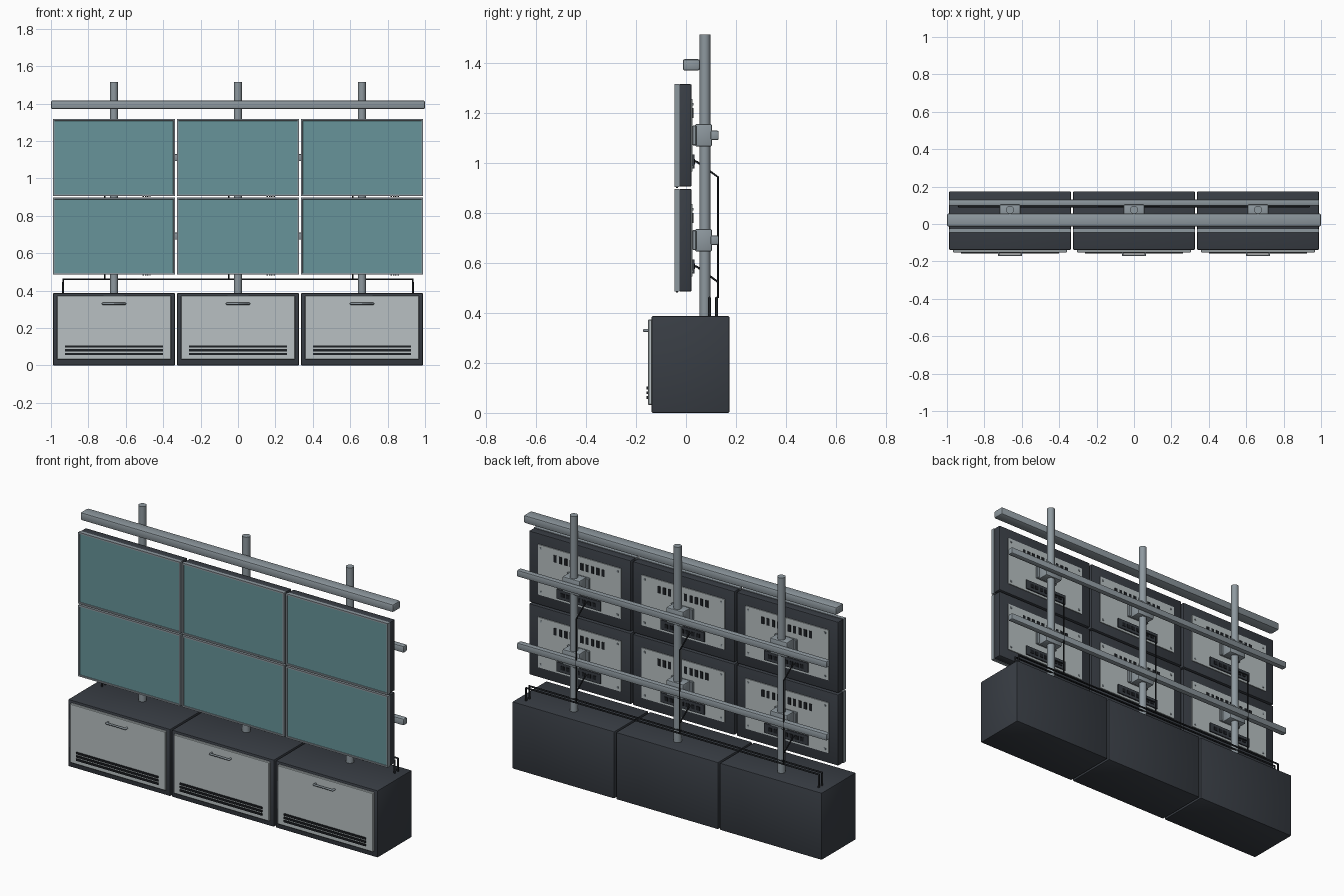
import bpy, bmesh, math
from mathutils import Vector

if "Cube" in bpy.data.objects:
    bpy.data.objects.remove(bpy.data.objects["Cube"])


def material(name, rgb):
    m = bpy.data.materials.new(name)
    m.diffuse_color = (*rgb, 1)
    m.use_nodes = True
    m.node_tree.nodes["Principled BSDF"].inputs["Base Color"].default_value = m.diffuse_color
    return m


SLATE = material("dark slate", (0.040, 0.047, 0.058))
LIGHT = material("light grey", (0.48, 0.53, 0.54))
METAL = material("steel grey", (0.27, 0.315, 0.345))
TEAL = material("teal glass", (0.135, 0.295, 0.32))
BLACK = material("black", (0.012, 0.014, 0.017))


def finish(name, bm, mats, smooth=False):
    me = bpy.data.meshes.new(name)
    bm.to_mesh(me)
    bm.free()
    for m in mats:
        me.materials.append(m)
    ob = bpy.data.objects.new(name, me)
    bpy.context.collection.objects.link(ob)
    if smooth:
        bpy.context.view_layer.objects.active = ob
        ob.select_set(True)
        bpy.ops.object.shade_smooth_by_angle(angle=math.radians(35))
        ob.select_set(False)
    return ob


def add_box(bm, x, y, z):
    """Box from three (low, high) ranges."""
    verts = bmesh.ops.create_cube(bm, size=1)["verts"]
    for v in verts:
        v.co = Vector([(r[0] + r[1]) / 2 + c * (r[1] - r[0])
                       for r, c in zip((x, y, z), v.co)])
    return verts


def box(name, x, y, z, mat, bevel=0.0, segments=2):
    bm = bmesh.new()
    add_box(bm, x, y, z)
    if bevel:
        bmesh.ops.bevel(bm, geom=bm.edges[:], offset=bevel, segments=segments,
                        profile=0.5, affect='EDGES')
    return finish(name, bm, [mat], bevel > 0)


def boxes(name, ranges, mat):
    bm = bmesh.new()
    for r in ranges:
        add_box(bm, *r)
    return finish(name, bm, [mat])


def span(c, size):
    return (c - size / 2, c + size / 2)


def tube(name, points, radius, mat):
    cu = bpy.data.curves.new(name, 'CURVE')
    cu.dimensions = '3D'
    cu.bevel_depth = radius
    cu.bevel_resolution = 2
    cu.use_fill_caps = True
    sp = cu.splines.new('POLY')
    sp.points.add(len(points) - 1)
    for p, co in zip(sp.points, points):
        p.co = (*co, 1)
    cu.materials.append(mat)
    ob = bpy.data.objects.new(name, cu)
    bpy.context.collection.objects.link(ob)
    return ob


def cabinet(x):
    box("cabinet", span(x, 0.652), (-0.138, 0.174), (0, 0.387), SLATE, 0.005)
    box("cabinet_door", span(x, 0.61), (-0.152, -0.136), (0.032, 0.373), LIGHT, 0.003, 1)
    # ventilation bars low on the door
    boxes("door_vents", [(span(x, 0.524), (-0.158, -0.15), span(z, 0.011))
                         for z in (0.062, 0.081, 0.100)], BLACK)
    # pull handle
    tube("door_handle", [(x - 0.06, -0.15, 0.33), (x - 0.06, -0.168, 0.33),
                         (x + 0.06, -0.168, 0.33), (x + 0.06, -0.15, 0.33)], 0.006, METAL)


def screen(x, z):
    # rear housing
    box("screen_housing", span(x, 0.65), (-0.027, 0.022), span(z, 0.41), SLATE, 0.005)
    # front frame with recessed glass
    bm = bmesh.new()
    add_box(bm, span(x, 0.652), (-0.046, -0.026), span(z, 0.412))
    bm.normal_update()
    front = min(bm.faces, key=lambda f: f.normal.y)
    bmesh.ops.inset_region(bm, faces=[front], thickness=0.012)
    bmesh.ops.inset_region(bm, faces=[front], thickness=0.001, depth=-0.004)
    front.material_index = 1
    finish("screen_front", bm, [METAL, TEAL])
    # buttons under the frame
    boxes("screen_buttons", [(span(x + 0.157 + i * 0.012, 0.007), (-0.04, -0.032),
                              (z - 0.21, z - 0.205)) for i in range(4)], BLACK)
    # back panel, vents, connector strip
    box("back_panel", span(x, 0.53), (0.02, 0.027), span(z, 0.29), LIGHT)
    boxes("back_vents", [(span(x + (i - 4.5) * 0.034, 0.018), (0.026, 0.030),
                          span(z + 0.09, 0.04)) for i in range(10)], BLACK)
    box("connector_strip", span(x, 0.28), (0.026, 0.034), span(z - 0.105, 0.055), SLATE)
    boxes("connector_ports", [(span(x + (i - 3) * 0.034, 0.022), (0.033, 0.037),
                               span(z - 0.105, 0.022)) for i in range(7)], BLACK)
    boxes("panel_screws", [(span(x + sx * 0.245, 0.01), (0.026, 0.030),
                            span(z + sz * 0.125, 0.01))
                           for sx in (-1, 1) for sz in (-1, 1)], METAL)
    # mount between screen and pole
    box("mount_plate", span(x, 0.14), (0.026, 0.042), span(z, 0.08), METAL, 0.003, 1)
    box("pole_clamp", span(x, 0.11), (0.036, 0.104), span(z, 0.09), METAL, 0.006)


def pole(x):
    bm = bmesh.new()
    bmesh.ops.create_cone(bm, cap_ends=True, segments=32, radius1=0.0215,
                          radius2=0.0215, depth=1.135)
    bmesh.ops.translate(bm, verts=bm.verts, vec=(x, 0.076, 0.38 + 1.135 / 2))
    finish("pole", bm, [METAL], True)


ROWS = (0.691, 1.111)
for cx in (-0.663, 0, 0.663):
    cabinet(cx)
    pole(cx)
    for cz in ROWS:
        screen(cx, cz)
    # screen cables joining a drop behind the pole
    kx = cx - 0.05
    tube("upper_cable", [(kx, 0.034, 1.008), (kx, 0.045, 1.004), (kx, 0.128, 0.944),
                         (kx, 0.128, 0.46)], 0.004, BLACK)
    tube("lower_cable", [(kx, 0.034, 0.588), (kx, 0.045, 0.584), (kx, 0.128, 0.524)],
         0.004, BLACK)

# cable runs above the cabinets
for y in (0.094, 0.123):
    tube("cable_run", [(-0.935, y, 0.38), (-0.935, y, 0.461),
                       (0.935, y, 0.461), (0.935, y, 0.38)], 0.006, BLACK)

# horizontal rails
for cz in ROWS:
    box("rear_rail", (-0.99, 0.99), (0.098, 0.131), span(cz, 0.038), METAL, 0.006)
box("top_rail", (-1, 1), (-0.013, 0.056), span(1.393, 0.046), METAL, 0.009)
